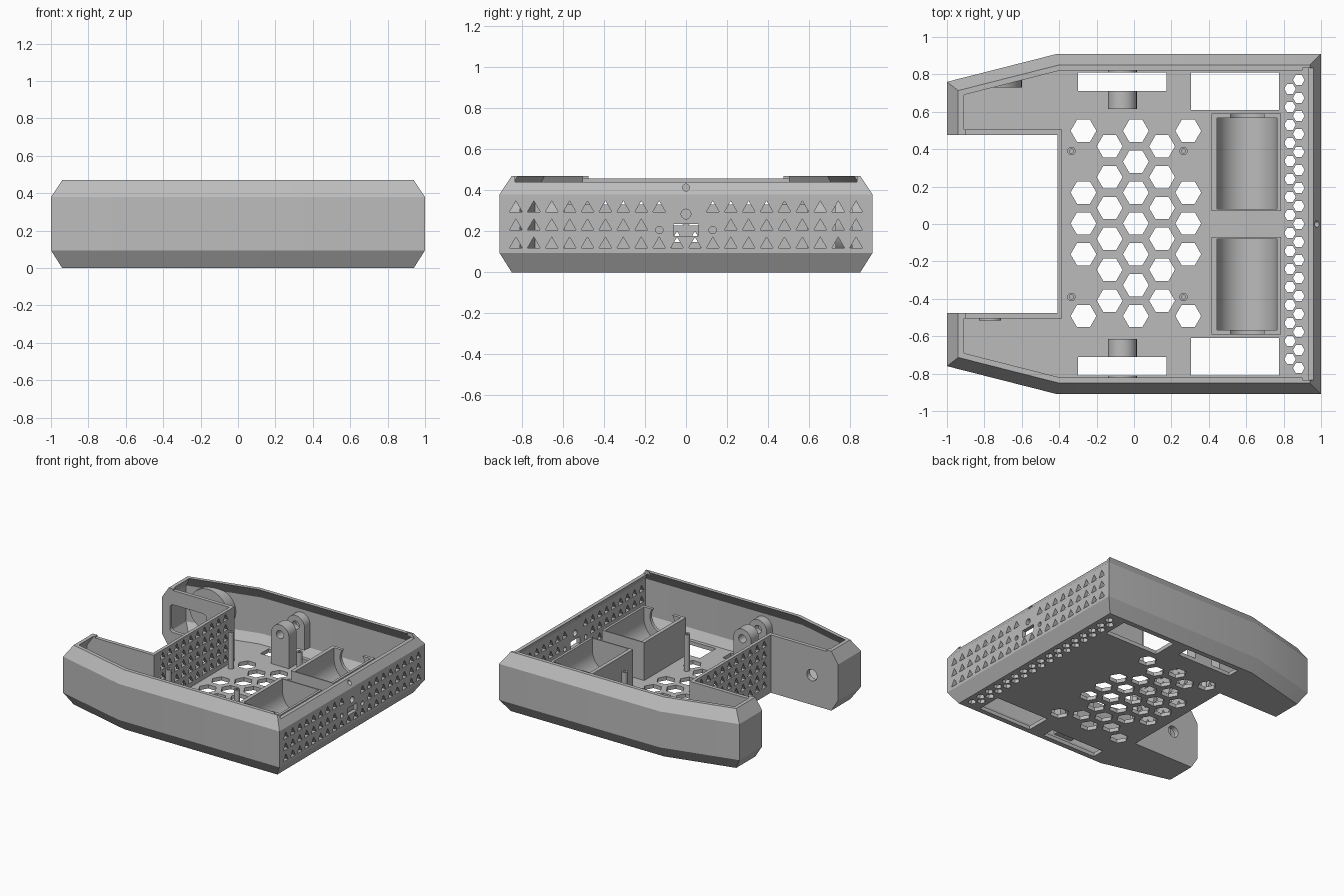
import bpy, bmesh, math

if "Cube" in bpy.data.objects:
    bpy.data.objects.remove(bpy.data.objects["Cube"], do_unlink=True)

grey = bpy.data.materials.new("plain grey")
grey.use_nodes = True
grey.diffuse_color = (0.5, 0.5, 0.5, 1)
grey.node_tree.nodes["Principled BSDF"].inputs["Base Color"].default_value = (0.5, 0.5, 0.5, 1)

TOP, LIP, WALL, MID = 0.47, 0.44, 0.03, 0.235
NOTCH_X, NOTCH_Y = -0.41, 0.475


def solid(name, parts):
    """One object from several closed lofts, each a list of point rings."""
    bm = bmesh.new()
    for rings in parts:
        loops = [[bm.verts.new(p) for p in ring] for ring in rings]
        n = len(loops[0])
        for a, b in zip(loops, loops[1:]):
            for i in range(n):
                j = (i + 1) % n
                bm.faces.new((a[i], a[j], b[j], b[i]))
        bm.faces.new(loops[0])
        bm.faces.new(loops[-1])
    bmesh.ops.recalc_face_normals(bm, faces=bm.faces)
    mesh = bpy.data.meshes.new(name)
    bm.to_mesh(mesh)
    bm.free()
    obj = bpy.data.objects.new(name, mesh)
    mesh.materials.append(grey)
    bpy.context.scene.collection.objects.link(obj)
    return obj


def prism(points, axis, a, b):
    place = {"x": lambda u, v, t: (t, u, v),
             "y": lambda u, v, t: (u, t, v),
             "z": lambda u, v, t: (u, v, t)}[axis]
    return [[place(u, v, t) for u, v in points] for t in (a, b)]


def ngon(n, r, u, v, start=0.0):
    return [(u + r * math.cos(start + math.tau * i / n),
             v + r * math.sin(start + math.tau * i / n)) for i in range(n)]


def box(x0, x1, y0, y1, z0, z1):
    return prism([(x0, y0), (x1, y0), (x1, y1), (x0, y1)], "z", z0, z1)


def boolean(obj, parts, op="DIFFERENCE"):
    cutter = parts if isinstance(parts, bpy.types.Object) else solid("cutter", parts)
    cutter.hide_render = True
    mod = obj.modifiers.new("cut", "BOOLEAN")
    mod.operation, mod.object, mod.solver = op, cutter, "EXACT"
    bpy.context.view_layer.update()
    graph = bpy.context.evaluated_depsgraph_get()
    mesh = bpy.data.meshes.new_from_object(obj.evaluated_get(graph))
    obj.modifiers.clear()
    obj.data = mesh
    bpy.data.objects.remove(cutter, do_unlink=True)


def outline(d, z):
    """Plan of the case, moved inward by d."""
    slope = 0.15 / 0.59
    slant = lambda x: 0.76 + slope * (x + 1) - d * math.hypot(1, slope)
    x0, y1 = -1 + d, 0.91 - d
    bend = x0 + (y1 - slant(x0)) / slope
    half = [(1 - d, y1), (bend, y1), (x0, slant(x0))]
    return [(x, y, z) for x, y in half] + [(x, -y, z) for x, y in reversed(half)]


def outer():
    return [outline(d, z) for d, z in ((0.06, 0), (0, 0.095), (0, 0.38), (0.06, TOP))]


def triangle(y, z):
    return ngon(3, 0.036, y, z, math.pi / 2)


# Shell: chamfered outside, matching hollow, notch with thin walls
shell = solid("case_shell", [outer()])
hollow = solid("hollow", [[outline(d, z) for d, z in
                           ((0.071, WALL), (WALL, 0.095), (WALL, 0.38), (0.11, 0.5))]])
boolean(hollow, [box(-1.2, NOTCH_X + 0.026, -NOTCH_Y - WALL, NOTCH_Y + WALL, -0.1, 0.6)])
boolean(shell, hollow)
boolean(shell, [box(-1.2, NOTCH_X, -NOTCH_Y, NOTCH_Y, -0.1, 0.6)])

# Lid opening above the end wall, and lowered notch walls
boolean(shell, [box(0.9, 1.1, -0.835, 0.835, LIP, 0.6),
                box(-0.9, -0.36, -0.506, 0.506, 0.458, 0.6)])

# Floor vents: large honeycomb, edge honeycomb, wheel and side slots
vents = []
for col in range(-2, 3):
    for row in range(-6, 7):
        if (row + col) % 2 or (abs(col) == 2 and abs(row) == 4):
            continue
        y = row * 0.0825 + 0.003
        if abs(row) == 6 or abs(row) < 6:
            vents.append(prism(ngon(6, 0.069, 0.01 + col * 0.14, y), "z", -0.05, 0.06))
for k in range(-8, 9):
    vents.append(prism(ngon(6, 0.031, 0.881, k * 0.0963), "z", -0.05, 0.06))
    if k < 8:
        vents.append(prism(ngon(6, 0.031, 0.834, (k + 0.5) * 0.0963), "z", -0.05, 0.06))
for s in (-1, 1):
    for x0, x1, y0 in ((-0.3, 0.175, 0.71), (0.305, 0.775, 0.61)):
        vents.append(box(x0, x1, *sorted((s * y0, s * 0.81)), -0.05, 0.06))
boolean(shell, vents)

# End wall: triangular vents, connector opening, round holes
holes = []
for k in range(10):
    for row in range(3):
        if (k == 0 and row) or (k == 1 and row == 1):
            continue
        for s in (-1, 1):
            y = s * (0.0437 + 0.0873 * k)
            holes.append(prism(triangle(y, 0.136 + 0.088 * row), "x", 0.9, 1.1))
for y, z, r in ((0, 0.413, 0.017), (0, 0.284, 0.024), (-0.13, 0.206, 0.018), (0.13, 0.206, 0.018)):
    holes.append(prism(ngon(20, r, y, z), "x", 0.9, 1.1))
holes.append(box(0.9, 1.1, -0.06, 0.06, 0.178, 0.236))
boolean(shell, holes)

# Notch wall vents
boolean(shell, [prism(triangle(s * (0.0437 + 0.0873 * k), 0.085 + 0.08 * row), "x", -0.5, -0.3)
                for k in range(5) for row in range(5) for s in (-1, 1)])

# Motor window on one arm, axle hole on the other
window = [(-0.77 + sx * 0.13 + u, MID + sz * 0.08 + v)
          for sx, sz, a in ((1, 1, 0), (-1, 1, 90), (-1, -1, 180), (1, -1, 270))
          for u, v in [(0.03 * math.cos(math.radians(a + t)), 0.03 * math.sin(math.radians(a + t)))
                       for t in (0, 30, 60, 90)]]
boolean(shell, [prism(window, "y", 0.45, 0.53),
                prism(ngon(32, 0.045, -0.77, MID), "y", -0.53, -0.45)])

# Axle collar and motor mount pad inside the arms
collar = solid("axle_collar", [prism(ngon(32, 0.06, -0.77, MID), "y", -0.516, -0.504)])
boolean(collar, [prism(ngon(32, 0.045, -0.77, MID), "y", -0.6, -0.4)])
pad = solid("motor_mount_pad", [prism(ngon(48, 0.17, -0.77, MID), "y", 0.73, 0.88)])
boolean(pad, solid("limit", [[outline(d, z) for d, z in
             ((0.065, 0.01), (0.01, 0.095), (0.01, 0.38), (0.065, 0.46))]]), "INTERSECT")
boolean(pad, [prism(ngon(24, 0.045, -0.77, MID), "y", 0.7, 0.76)])

for s, side in ((-1, "right"), (1, "left")):
    # Wheel axle brackets with rounded tops
    arch = [(0.015, 0.02), (0.015, 0.28)]
    arch += [(-0.0625 + 0.0775 * math.cos(math.pi * i / 16), 0.28 + 0.0775 * math.sin(math.pi * i / 16))
             for i in range(1, 16)]
    arch += [(-0.14, 0.28), (-0.14, 0.02)]
    for label, y0, y1 in (("inner", 0.615, 0.71), ("outer", 0.81, 0.885)):
        low = arch if label == "inner" else [(u, max(v, 0.1)) for u, v in arch]
        bracket = solid(f"{label}_axle_bracket_{side}", [prism(low, "y", s * y0, s * y1)])
        boolean(bracket, [prism(ngon(24, 0.032, -0.0625, 0.28), "y", s * (y0 - 0.05), s * (y0 + 0.12))]
                if label == "inner" else
                [prism(ngon(24, 0.032, -0.0625, 0.28), "y", s * 0.78, s * 0.86)])

    # Battery cradle: trough with an arched end plate
    cradle = solid(f"battery_cradle_{side}",
                   [box(0.415, 0.785, *sorted((s * 0.07, s * 0.592)), 0.02, 0.33)])
    boolean(cradle, [prism(ngon(48, 0.16, 0.605, 0.24), "y", s * 0.08, s * 0.567)])
    boolean(cradle, [prism(ngon(40, 0.108, 0.605, 0.27), "y", s * 0.5, s * 0.65)])
    boolean(cradle, [box(0.445, 0.765, *sorted((s * 0.08, s * 0.567)), 0.24, 0.4)])

    # Board standoffs with screw holes
    for x, end in ((-0.335, "front"), (0.265, "rear")):
        post = solid(f"{end}_standoff_{side}", [prism(ngon(20, 0.022, x, s * 0.39), "z", 0.02, 0.32)])
        boolean(post, [prism(ngon(16, 0.011, x, s * 0.39), "z", 0.24, 0.4)])

# Smooth the round parts, keep hard edges
bpy.ops.object.select_all(action="DESELECT")
for obj in bpy.context.scene.objects:
    if obj.type == "MESH" and obj.data.materials and obj.data.materials[0] == grey:
        obj.select_set(True)
        bpy.context.view_layer.objects.active = obj
bpy.ops.object.shade_smooth_by_angle(angle=math.radians(25))
